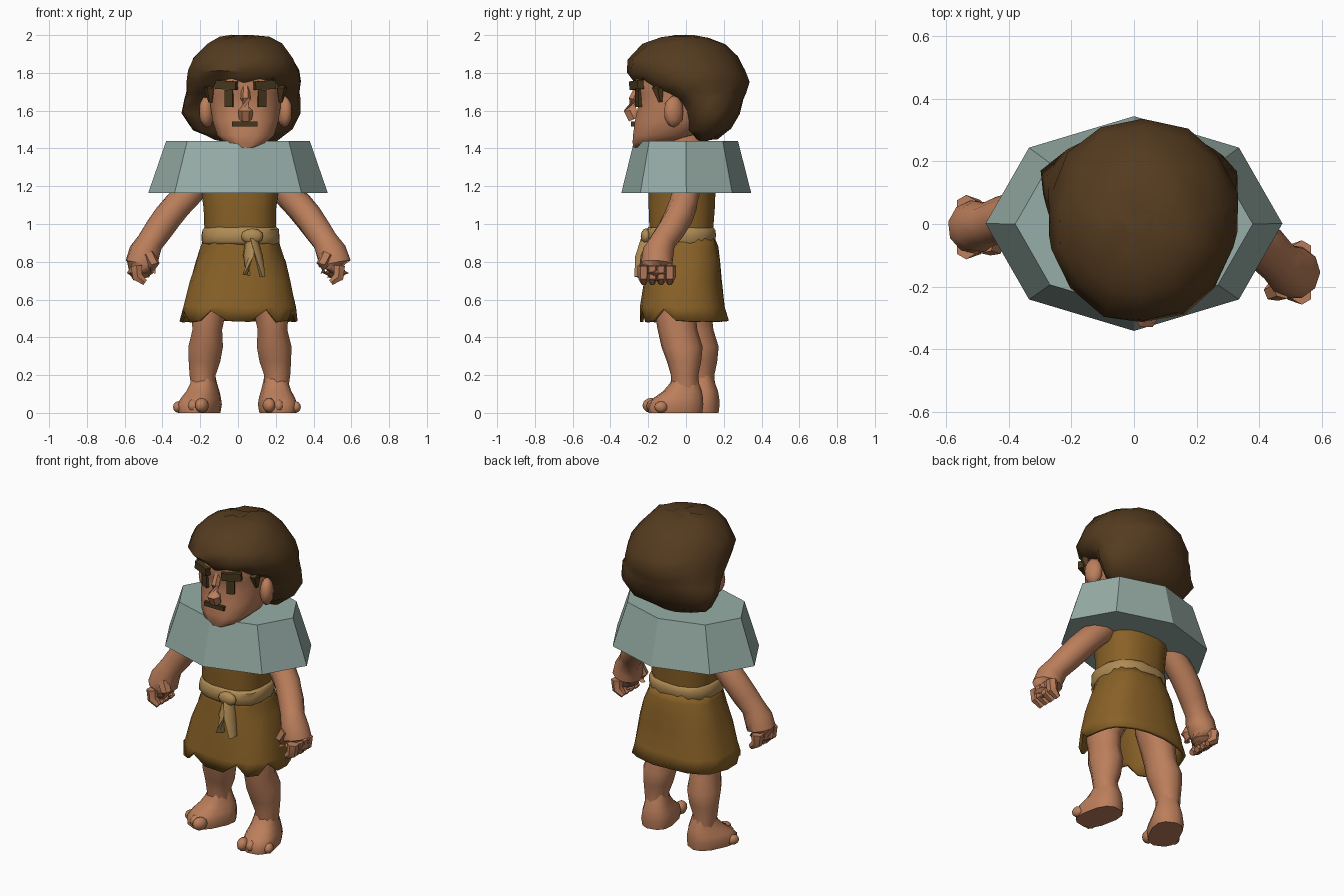
import bpy, bmesh, math, random
from mathutils import Vector, Matrix

random.seed(4)
if "Cube" in bpy.data.objects:
    bpy.data.objects.remove(bpy.data.objects["Cube"], do_unlink=True)


def material(name, colour):
    mat = bpy.data.materials.new(name)
    mat.use_nodes = True
    rgba = (*colour, 1)
    mat.diffuse_color = rgba
    mat.node_tree.nodes["Principled BSDF"].inputs["Base Color"].default_value = rgba
    return mat


skin = material("warm skin", (.5, .21, .105))
hair_brown = material("hair brown", (.09, .044, .014))
dark_brown = material("dark brown", (.062, .038, .012))
hide = material("ochre hide", (.25, .12, .02))
cloth = material("tan cloth", (.43, .26, .09))
stone = material("grey green", (.31, .42, .385))
smooth_parts = []


def add_object(name, mat, verts, faces, smooth=True):
    mesh = bpy.data.meshes.new(name)
    mesh.from_pydata(verts, [], faces)
    bm = bmesh.new()
    bm.from_mesh(mesh)
    bmesh.ops.recalc_face_normals(bm, faces=bm.faces)
    bm.to_mesh(mesh)
    bm.free()
    mesh.materials.append(mat)
    obj = bpy.data.objects.new(name, mesh)
    bpy.context.collection.objects.link(obj)
    if smooth:
        smooth_parts.append(obj)
    return obj


def skin_rings(name, mat, rings, caps=True, smooth=True):
    """Join equal rings of points with quads."""
    n = len(rings[0])
    faces = [(k * n + i, k * n + (i + 1) % n, (k + 1) * n + (i + 1) % n, (k + 1) * n + i)
             for k in range(len(rings) - 1) for i in range(n)]
    if caps:
        faces += [tuple(range(n)), tuple(range((len(rings) - 1) * n, len(rings) * n))]
    return add_object(name, mat, [p for ring in rings for p in ring], faces, smooth)


def loft(name, mat, sections, n=12, power=1, phase=.5, jitter=0, caps=True, smooth=True):
    """Stack horizontal ovals given as height and x, y bounds."""
    def bulge(v):
        return math.copysign(abs(v) ** power, v)
    rings = []
    for z, xa, xb, ya, yb in sections:
        ring = []
        for i in range(n):
            a = math.tau * (i + phase) / n
            p = Vector(((xa + xb) / 2 + (xb - xa) / 2 * bulge(math.cos(a)),
                        (ya + yb) / 2 + (yb - ya) / 2 * bulge(math.sin(a)), z))
            ring.append(p + Vector([random.uniform(-jitter, jitter) for _ in range(3)]))
        rings.append(ring)
    return skin_rings(name, mat, rings, caps, smooth)


def tube(name, mat, path, n=8, flat=1):
    """Sweep a tapering tube along points given as x, y, z, radius."""
    pts = [Vector(p[:3]) for p in path]
    rings = []
    for k, p in enumerate(pts):
        along = pts[min(k + 1, len(pts) - 1)] - pts[max(k - 1, 0)]
        turn = along.to_track_quat('Z', 'Y')
        r = path[k][3]
        rings.append([p + turn @ Vector((r * math.cos(math.tau * i / n),
                                         r * flat * math.sin(math.tau * i / n), 0))
                      for i in range(n)])
    return skin_rings(name, mat, rings)


def blob(name, mat, centre, size, turn=0):
    bm = bmesh.new()
    bmesh.ops.create_icosphere(bm, subdivisions=2, radius=1)
    m = Matrix.Translation(centre) @ Matrix.Rotation(turn, 4, 'Z') @ Matrix.Diagonal((*size, 1))
    verts = [m @ v.co for v in bm.verts]
    faces = [[v.index for v in f.verts] for f in bm.faces]
    bm.free()
    return add_object(name, mat, verts, faces)


def block(name, mat, centre, size, turn=0, tilt=0):
    m = (Matrix.Translation(centre) @ Matrix.Rotation(turn, 4, 'Z')
         @ Matrix.Rotation(tilt, 4, 'Y') @ Matrix.Diagonal((*size, 1)))
    verts = [m @ Vector((x, y, z)) for x in (-.5, .5) for y in (-.5, .5) for z in (-.5, .5)]
    faces = [(0, 1, 3, 2), (4, 5, 7, 6), (0, 1, 5, 4), (2, 3, 7, 6), (0, 2, 6, 4), (1, 3, 7, 5)]
    return add_object(name, mat, verts, faces, False)


# Wide faceted collar
loft("collar", stone, [(1.165, -.475, .475, -.342, .345), (1.44, -.38, .38, -.275, .275)],
     n=8, phase=0, smooth=False)

# Head, face and neck
mid = .04
loft("head", skin, [(1.405, -.01, .09, -.28, -.17), (1.43, -.07, .15, -.285, -.1),
                    (1.47, -.115, .195, -.285, .06), (1.55, -.14, .22, -.275, .15),
                    (1.62, -.15, .23, -.26, .2), (1.69, -.155, .235, -.265, .2),
                    (1.74, -.155, .235, -.28, .2), (1.84, -.15, .23, -.25, .2)], power=.75)
loft("neck", skin, [(1.36, -.08, .14, -.1, .12), (1.55, -.08, .14, -.1, .12)])
tube("nose", skin, [(mid, -.25, 1.73, .022), (mid, -.28, 1.66, .026),
                    (mid, -.295, 1.6, .04), (mid, -.275, 1.555, .034)], n=6)
block("mouth", dark_brown, (mid - .005, -.278, 1.53), (.135, .024, .026))
for side, word in ((1, "left"), (-1, "right")):
    block(word + "_eye", dark_brown, (mid + side * .087, -.252, 1.665), (.046, .02, .09), side * .4)
    block(word + "_eyebrow", dark_brown, (mid + side * .1, -.262, 1.735), (.115, .035, .046),
          side * .4, side * -.06)
    blob(word + "_ear", skin, (mid + side * .205, -.065, 1.595), (.04, .055, .085), side * .4)
    tube(word + "_sideburn", hair_brown, [(mid + side * .185, -.14, 1.78, .04),
         (mid + side * .185, -.15, 1.72, .035), (mid + side * .185, -.135, 1.645, .012)], n=6)

# Thick rounded mop of hair
loft("hair", hair_brown, [(1.445, -.13, .2, .04, .16), (1.5, -.25, .29, -.01, .235),
                          (1.59, -.3, .345, -.03, .285), (1.66, -.285, .33, -.1, .31),
                          (1.7, -.275, .335, -.2, .32), (1.75, -.272, .34, -.265, .333),
                          (1.81, -.265, .325, -.322, .315), (1.88, -.24, .29, -.3, .27),
                          (1.95, -.175, .23, -.23, .205), (1.985, -.1, .16, -.14, .12),
                          (1.996, -.03, .08, -.05, .05)],
     n=14, jitter=.009)
for k, x in enumerate((-.1, -.02, .1, .18)):
    bend = abs(x - mid) * .4
    tube(f"fringe_lock_{k}", hair_brown, [(x, bend - .26, 1.86, .04),
         (x, bend - .285, 1.81, .045), (x, bend - .285, 1.768, .014)], n=6, flat=.6)

# Tunic top and flared skirt with a notched front hem
loft("tunic_top", hide, [(.86, -.17, .2, -.19, .14), (.95, -.18, .205, -.195, .145),
                         (1.08, -.185, .205, -.2, .155), (1.2, -.2, .22, -.2, .16),
                         (1.35, -.22, .24, -.18, .16)], n=16, power=.8)
skirt = loft("skirt", hide, [(.485, -.31, .315, -.25, .225), (.56, -.295, .305, -.245, .21),
                             (.7, -.255, .28, -.225, .19), (.8, -.225, .25, -.21, .185),
                             (.88, -.195, .22, -.2, .17), (.93, -.185, .21, -.195, .15)],
             n=24, power=.8, jitter=.006, caps=False)
for i in range(24):
    if i > 12 and i % 3 == 1:
        skirt.data.vertices[i].co.z += .06
thick = skirt.modifiers.new("cloth thickness", 'SOLIDIFY')
thick.thickness = .018

# Belt with knot and hanging ends
loft("belt", cloth, [(.89, -.18, .21, -.2, .145), (.905, -.195, .222, -.212, .156),
                     (.94, -.195, .222, -.215, .16), (.97, -.19, .22, -.212, .156),
                     (.982, -.18, .205, -.2, .145)], n=16, power=.8, jitter=.003)
blob("belt_knot", cloth, (.075, -.212, .935), (.06, .028, .042))
tube("belt_end_long", cloth, [(.08, -.21, .94, .03), (.11, -.235, .83, .038),
                              (.13, -.235, .72, .038)], n=6, flat=.45)
tube("belt_end_short", cloth, [(.07, -.21, .94, .03), (.055, -.24, .83, .04),
                               (.045, -.235, .73, .034)], n=6, flat=.45)

# Arms flowing into closed hands
for side, word, back, reach in ((1, "left", 0, -.155), (-1, "right", .04, -.01)):
    def at(x, share, z, r):
        return (side * x, back + (reach - back) * share, z, r)
    tube(word + "_arm", skin, [at(.18, 0, 1.25, .07), at(.25, 0, 1.17, .075),
                               at(.32, .1, 1.1, .077), at(.37, .25, 1.04, .077),
                               at(.42, .5, .97, .075), at(.465, .8, .905, .07),
                               at(.495, .95, .85, .083), at(.512, 1, .79, .086),
                               at(.518, 1, .74, .07), at(.512, 1, .71, .045)], n=10)
    palm = Vector(at(.507, 1, .8, 0)[:3])
    for k in range(4):
        y = (k - 1.5) * .046
        base = palm + Vector((side * .03, y, -.02))
        tube(f"{word}_finger_{k}", skin, [(*base, .034),
             (*(base + Vector((side * -.005, 0, -.06))), .032),
             (*(base + Vector((side * -.045, 0, -.09))), .018)], n=6)
    tube(word + "_thumb", skin, [(*(palm + Vector((side * -.03, -.05, .04))), .036),
         (*(palm + Vector((side * -.06, -.06, -.015))), .033),
         (*(palm + Vector((side * -.055, -.06, -.06))), .018)], n=6)

# Legs and bare feet, the right one set back and turned out
for side, word, dx, dy, turn in ((1, "left", 0, 0, .2), (-1, "right", .02, .085, -.45)):
    leg = [(.07, .135, .27, -.07, .075), (.13, .135, .27, -.08, .07), (.2, .135, .28, -.08, .065),
           (.27, .11, .285, -.1, .08), (.35, .095, .288, -.13, .088), (.44, .1, .265, -.15, .06),
           (.53, .08, .272, -.165, .05), (.64, .03, .25, -.165, .07), (.82, .02, .2, -.15, .07)]
    loft(word + "_leg", skin, [(z, side * xa + dx, side * xb + dx, ya + dy, yb + dy)
                               for z, xa, xb, ya, yb in leg], n=10)
    place = Matrix.Translation((side * .198 + dx, dy, 0)) @ Matrix.Rotation(turn, 4, 'Z')
    foot = loft(word + "_foot", skin, [(0, -.09, .09, -.2, .085), (.045, -.098, .098, -.205, .09),
                                       (.08, -.09, .09, -.17, .088), (.115, -.077, .077, -.12, .083),
                                       (.155, -.066, .066, -.085, .068), (.23, -.05, .05, -.05, .045)],
                power=.75)
    foot.data.transform(place)
    for k in range(4):
        big = .04 - .003 * k
        spot = place @ Vector((side * (k * .05 - .07), -.175 + .008 * k, big))
        blob(f"{word}_toe_{k}", skin, spot, (big * .85, big * 1.15, big), turn)

# Soft shading on the organic parts
bpy.ops.object.select_all(action='DESELECT')
for obj in smooth_parts:
    obj.select_set(True)
bpy.context.view_layer.objects.active = smooth_parts[0]
bpy.ops.object.shade_smooth_by_angle(angle=math.radians(50))
